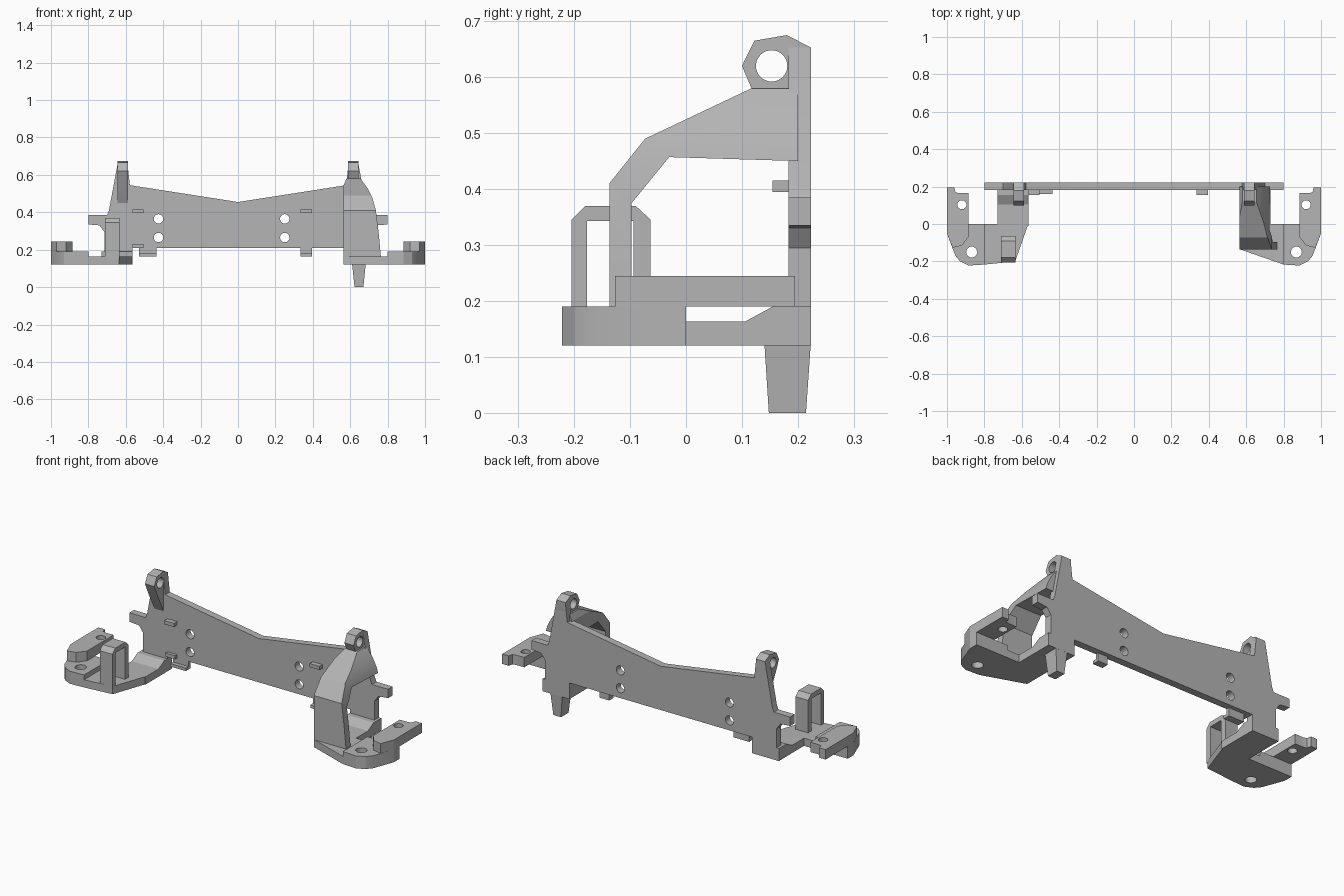
import bpy, bmesh, math
from mathutils import Vector

cube = bpy.data.objects.get("Cube")
if cube:
    bpy.data.objects.remove(cube, do_unlink=True)

grey = bpy.data.materials.new("light_grey")
grey.use_nodes = True
colour = (0.46, 0.46, 0.46, 1)
grey.diffuse_color = colour
grey.node_tree.nodes["Principled BSDF"].inputs["Base Color"].default_value = colour

# How a flat profile (u, v) and a depth d map to space for each extrusion axis
AXES = {"x": lambda u, v, d: (d, u, v),
        "y": lambda u, v, d: (u, d, v),
        "z": lambda u, v, d: (u, v, d)}


def prism(name, axis, outline, low, high):
    """Extrude a closed outline along an axis."""
    bm = bmesh.new()
    face = bm.faces.new([bm.verts.new(AXES[axis](u, v, low)) for u, v in outline])
    ext = bmesh.ops.extrude_face_region(bm, geom=[face])
    shift = Vector(AXES[axis](0, 0, high - low))
    bmesh.ops.translate(bm, vec=shift, verts=[g for g in ext["geom"] if isinstance(g, bmesh.types.BMVert)])
    bmesh.ops.recalc_face_normals(bm, faces=bm.faces)
    mesh = bpy.data.meshes.new(name)
    bm.to_mesh(mesh)
    bm.free()
    mesh.materials.append(grey)
    obj = bpy.data.objects.new(name, mesh)
    bpy.context.collection.objects.link(obj)
    return obj


def box(name, x, y, z):
    return prism(name, "z", [(x[0], y[0]), (x[1], y[0]), (x[1], y[1]), (x[0], y[1])], *z)


def combine(obj, tool, operation):
    mod = obj.modifiers.new("cut", "BOOLEAN")
    mod.operation = operation
    mod.solver = "EXACT"
    mod.object = tool
    bpy.context.view_layer.objects.active = obj
    bpy.ops.object.modifier_apply(modifier=mod.name)
    bpy.data.objects.remove(tool, do_unlink=True)


def drill(obj, axis, u, v, radius):
    ring = [(u + radius * math.cos(math.tau * i / 32), v + radius * math.sin(math.tau * i / 32))
            for i in range(32)]
    combine(obj, prism("drill", axis, ring, -1.5, 1.5), "DIFFERENCE")


def flip(points, side):
    return [(side * u, v) for u, v in points]


# Back plate with a shallow V top, side tabs and four holes
half = [(0.565, 0.21), (0.565, 0.12), (0.715, 0.12), (0.715, 0.295), (0.74, 0.33), (0.8, 0.335),
        (0.8, 0.385), (0.7, 0.385), (0.69, 0.41), (0.645, 0.653), (0.59, 0.653), (0.578, 0.545)]
plate = prism("back_plate", "y", half + [(0, 0.455)] + flip(half[::-1], -1), 0.183, 0.223)
for x in (-0.425, 0.25):
    for z in (0.265, 0.365):
        drill(plate, "y", x, z, 0.025)

# Parts on both sides
lug = [(0.223, 0.6), (0.223, 0.653), (0.18, 0.675), (0.122, 0.665), (0.1, 0.62), (0.117, 0.58), (0.183, 0.45),
       (0.2, 0.45)]
floor = [(-0.01, 0.12), (0.223, 0.12), (0.223, 0.19), (0.155, 0.19), (0.105, 0.163), (-0.01, 0.163)]
pad = [(0.8, 0), (1, 0), (1, -0.05), (0.955, -0.17), (0.93, -0.2), (0.885, -0.222), (0.8, -0.217)]
arm = [(1, 0.195), (0.96, 0.195), (0.955, 0.17), (0.935, 0.165), (0.885, 0.165), (0.885, -0.07),
       (0.92, -0.115), (0.97, -0.127), (1, -0.05)]
inner = {-1: [(0.565, 0), (0.635, -0.2)], 1: [(0.565, 0), (0.565, -0.135)]}
for side, label in ((1, "left"), (-1, "right")):
    ear = prism(label + "_lug", "x", lug, *sorted((side * 0.588, side * 0.645)))
    drill(ear, "x", 0.153, 0.62, 0.028)
    prism(label + "_floor", "x", floor, *sorted((side * 0.565, side * 0.73)))
    shelf = inner[side] + [(0.8, -0.217), (0.8, 0)]
    prism(label + "_shelf", "z", flip(shelf, side), 0.12, 0.163)
    foot = prism(label + "_pad", "z", flip(pad, side), 0.12, 0.19)
    drill(foot, "z", side * 0.868, -0.15, 0.029)
    raised = prism(label + "_arm", "z", flip(arm, side), 0.19, 0.245)
    drill(raised, "z", side * 0.92, 0.103, 0.024)

# Arched hood on the left, trimmed to a curved edge
arch = [(0.2, 0.45), (-0.03, 0.457), (-0.097, 0.375), (-0.097, 0.13), (-0.137, 0.13), (-0.137, 0.41),
        (-0.073, 0.49), (0.117, 0.58), (0.2, 0.58)]
trim = [(0.565, 0.1), (0.565, 0.545), (0.588, 0.6), (0.64, 0.6), (0.67, 0.56), (0.695, 0.525),
        (0.718, 0.48), (0.737, 0.41), (0.752, 0.29), (0.77, 0.1)]
hood = prism("hood", "x", arch, 0.5, 0.85)
combine(hood, prism("hood_trim", "y", trim, -0.3, 0.3), "INTERSECT")

# Tapered peg under the left side
peg = prism("peg", "z", [(0.61, 0.14), (0.683, 0.14), (0.683, 0.223), (0.61, 0.223)], 0, 0.125)
for v in peg.data.vertices:
    if v.co.z < 0.01:
        v.co.x = 0.647 + (v.co.x - 0.647) * 0.65
        v.co.y = 0.18 + (v.co.y - 0.18) * 0.8

# Upright loop on the right side
loop = [(-0.205, 0.15), (-0.205, 0.345), (-0.18, 0.37), (-0.09, 0.37), (-0.063, 0.345), (-0.063, 0.15),
        (-0.094, 0.15), (-0.094, 0.343), (-0.177, 0.343), (-0.177, 0.15)]
prism("upright_loop", "x", loop, -0.711, -0.633)

# Small retaining clips on the plate
box("upper_right_clip", (-0.565, -0.505), (0.155, 0.19), (0.395, 0.415))
box("upper_left_clip", (0.335, 0.395), (0.155, 0.19), (0.395, 0.415))
box("lower_right_stop", (-0.565, -0.505), (0.165, 0.19), (0.21, 0.23))
for label, x in (("right", (-0.53, -0.435)), ("left", (0.335, 0.395))):
    box(label + "_clip_stem", x, (0.183, 0.2), (0.165, 0.22))
    box(label + "_clip_foot", x, (0.16, 0.2), (0.165, 0.182))

# Keep hard edges while smoothing the round holes
bpy.ops.object.select_all(action="DESELECT")
for obj in bpy.context.collection.objects:
    if obj.type == "MESH":
        obj.select_set(True)
        bpy.context.view_layer.objects.active = obj
bpy.ops.object.shade_smooth_by_angle(angle=math.radians(20))
